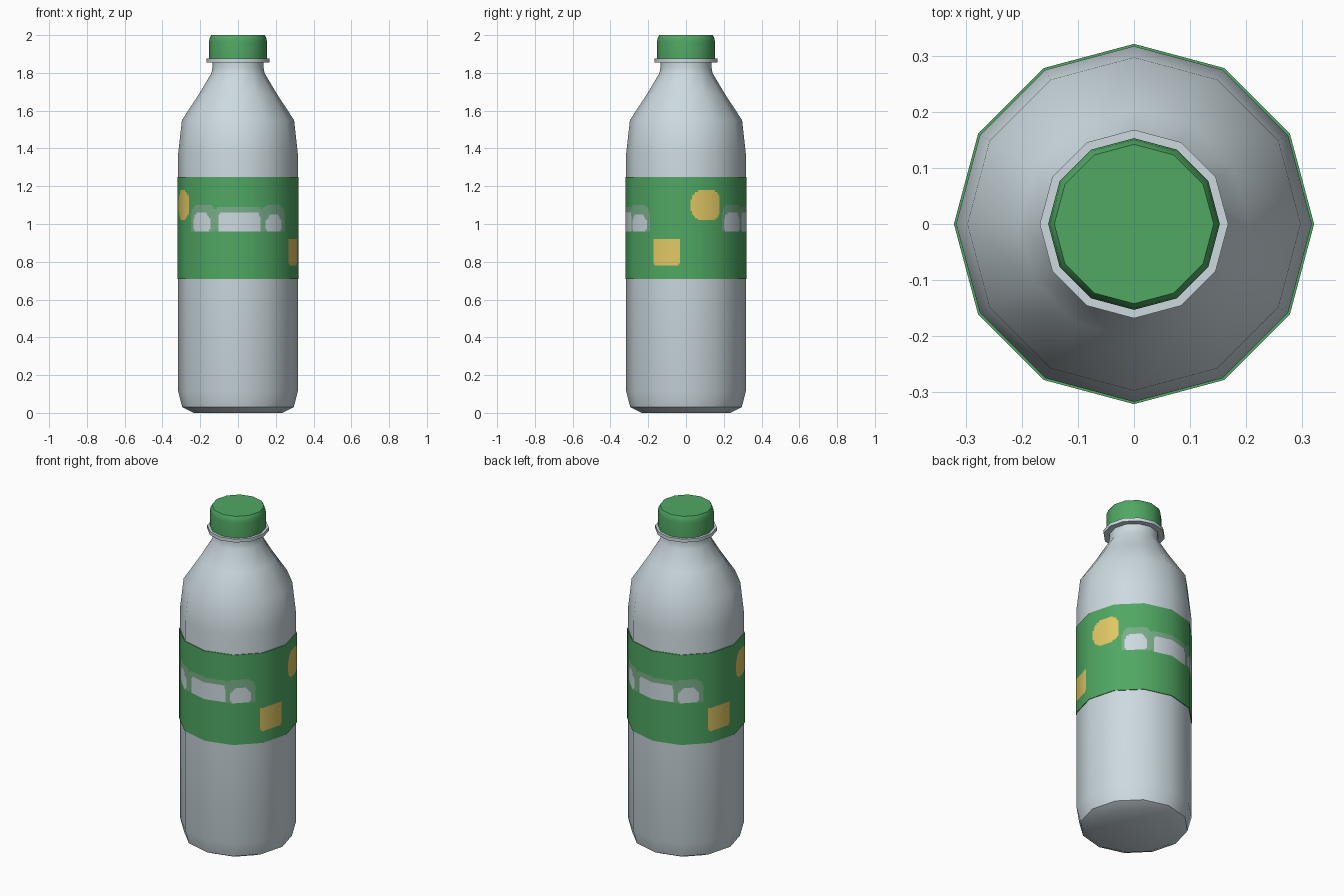
import bpy, bmesh, math
from mathutils import Vector

if "Cube" in bpy.data.objects:
    bpy.data.objects.remove(bpy.data.objects["Cube"])

SIDES = 12


def material(name, rgb):
    m = bpy.data.materials.new(name)
    m.diffuse_color = (*rgb, 1)
    m.use_nodes = True
    m.node_tree.nodes["Principled BSDF"].inputs["Base Color"].default_value = m.diffuse_color
    return m


white = material("bottle_white", (0.61, 0.70, 0.74))
green = material("label_green", (0.08, 0.39, 0.125))
pale = material("pale_green", (0.19, 0.43, 0.25))
yellow = material("warm_yellow", (0.76, 0.58, 0.13))


def finish(name, bm, mats):
    me = bpy.data.meshes.new(name)
    bm.to_mesh(me)
    bm.free()
    ob = bpy.data.objects.new(name, me)
    bpy.context.collection.objects.link(ob)
    for m in mats:
        me.materials.append(m)
    me.shade_smooth()
    return ob


def lathe(name, profile, mat):
    """Closed 12-sided turned solid from (radius, z) points, bottom to top."""
    bm = bmesh.new()
    rings = [[bm.verts.new((r * math.cos(a), r * math.sin(a), z))
              for a in (math.tau * i / SIDES for i in range(SIDES))]
             for r, z in profile]
    for lo, hi in zip(rings, rings[1:]):
        for i in range(SIDES):
            j = (i + 1) % SIDES
            bm.faces.new((lo[i], lo[j], hi[j], hi[i]))
    bm.faces.new(rings[0][::-1])
    bm.faces.new(rings[-1])
    ob = finish(name, bm, [mat])
    ob.data.set_sharp_from_angle(angle=math.radians(40))
    return ob


# Bottle, neck ring and cap
lathe("bottle_body", [(0.235, 0), (0.295, 0.03), (0.317, 0.115), (0.317, 1.37),
                      (0.297, 1.55), (0.205, 1.69), (0.14, 1.80),
                      (0.135, 1.83), (0.135, 1.86)], white)
lathe("neck_ring", [(0.168, 1.855), (0.168, 1.875)], white)
lathe("cap", [(0.153, 1.875), (0.153, 1.965), (0.150, 1.985), (0.142, 2.0)], green)


# Label decoration: plain rounded patches, repeated on both halves
def in_box(u, z, u0, u1, z0, z1, rad):
    """Rounded box test; u is degrees, about 0.0056 units each."""
    k = 0.0056
    dx = max(abs(u - (u0 + u1) / 2) * k - (u1 - u0) / 2 * k + rad, 0)
    dz = max(abs(z - (z0 + z1) / 2) - (z1 - z0) / 2 + rad, 0)
    return math.hypot(dx, dz) <= rad


PATCHES = [  # material index, angle range, height range, corner radius
    (3, 5, 35, 1.02, 1.18, 0.06),
    (3, 147, 174, 0.78, 0.925, 0.02),
    (1, 40, 63, 0.94, 1.06, 0.05),
    (1, 70, 112, 0.94, 1.065, 0.03),
    (1, 117, 138, 0.94, 1.05, 0.05),
    (2, 38, 68, 0.92, 1.105, 0.05),
    (2, 66, 115, 0.96, 1.09, 0.03),
    (2, 112, 142, 0.92, 1.10, 0.05),
]


def label_colour(deg, z):
    u = (deg % 180)
    for idx, u0, u1, z0, z1, rad in PATCHES:
        if (idx == 3 or z > 0.96) and in_box(u, z, u0, u1, z0, z1, rad):
            return idx
    return 0


# Wrapped label band: fine grid lying on the 12 flat sides
SUB, ROWS, Z0, Z1, R = 20, 54, 0.71, 1.25, 0.321


def around(i, r):
    side, t = divmod(i, SUB)
    a, b = (Vector((math.cos(k * math.tau / SIDES), math.sin(k * math.tau / SIDES), 0))
            for k in (side, side + 1))
    return a.lerp(b, t / SUB) * r


bm = bmesh.new()
N = SIDES * SUB
levels = [(0.315, Z0)] + [(R, Z0 + (Z1 - Z0) * j / ROWS) for j in range(ROWS + 1)] + [(0.315, Z1)]
grid = [[bm.verts.new(around(i, r) + Vector((0, 0, z))) for i in range(N)] for r, z in levels]
for lo, hi in zip(grid, grid[1:]):
    for i in range(N):
        j = (i + 1) % N
        f = bm.faces.new((lo[i], lo[j], hi[j], hi[i]))
        c = f.calc_center_median()
        f.material_index = label_colour(math.degrees(math.atan2(c.y, c.x)), c.z)
label = finish("label_band", bm, [green, white, pale, yellow])

# Round shading on the band, flat shading on its thin rims
me = label.data
normals = []
for p in me.polygons:
    rim = abs(p.normal.z) > 0.5
    for v in p.vertices:
        co = me.vertices[v].co
        normals.append(p.normal.copy() if rim else Vector((co.x, co.y, 0)).normalized())
me.normals_split_custom_set(normals)
